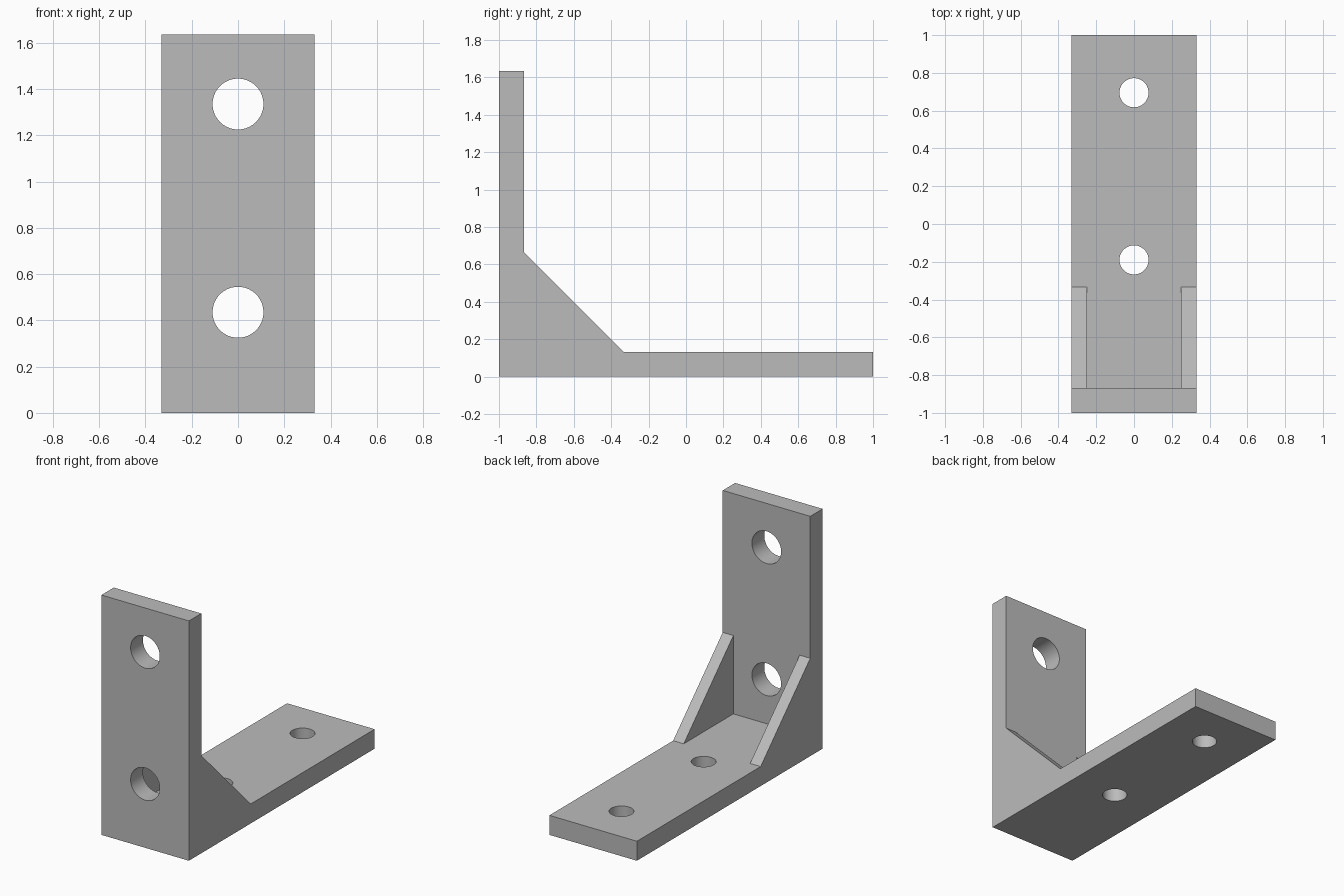
import bpy
import bmesh
import math
from mathutils import Matrix

cube = bpy.data.objects.get("Cube")
if cube:
    bpy.data.objects.remove(cube, do_unlink=True)

WIDTH, POCKET = 0.66, 0.50     # overall width, gap between gussets
WALL_Y, FLOOR_Z = -0.867, 0.133  # inner faces of the two plates
GUSSET = 0.534                 # gusset leg length
HEIGHT = 1.635

# Material
steel = bpy.data.materials.new("plain_grey")
steel.use_nodes = True
grey = (0.5, 0.5, 0.5, 1)
steel.diffuse_color = grey
steel.node_tree.nodes["Principled BSDF"].inputs["Base Color"].default_value = grey


def finish(name, bm):
    bmesh.ops.recalc_face_normals(bm, faces=bm.faces)
    mesh = bpy.data.meshes.new(name)
    bm.to_mesh(mesh)
    bm.free()
    mesh.materials.append(steel)
    obj = bpy.data.objects.new(name, mesh)
    bpy.context.collection.objects.link(obj)
    return obj


def extrude_profile(name, points, width):
    """Extrude a (y, z) outline along x, centred on x = 0."""
    bm = bmesh.new()
    face = bm.faces.new([bm.verts.new((-width / 2, y, z)) for y, z in points])
    new = bmesh.ops.extrude_face_region(bm, geom=[face])["geom"]
    verts = [v for v in new if isinstance(v, bmesh.types.BMVert)]
    bmesh.ops.translate(bm, verts=verts, vec=(width, 0, 0))
    return finish(name, bm)


def hole_cutter(name, radius, y, z, turn):
    bm = bmesh.new()
    place = Matrix.Translation((0, y, z)) @ Matrix.Rotation(turn, 4, 'X')
    bmesh.ops.create_cone(bm, cap_ends=True, segments=64, radius1=radius,
                          radius2=radius, depth=0.3, matrix=place)
    return finish(name, bm)


# Bracket body: both plates and the full-width gusset slope
bracket = extrude_profile("angle_bracket", [
    (-1, 0), (1, 0), (1, FLOOR_Z), (WALL_Y + GUSSET, FLOOR_Z),
    (WALL_Y, FLOOR_Z + GUSSET), (WALL_Y, HEIGHT), (-1, HEIGHT)], WIDTH)

# Pocket that leaves a gusset on each side
far = GUSSET + 0.1
cutters = [extrude_profile("pocket_cutter", [
    (WALL_Y, FLOOR_Z), (WALL_Y + far, FLOOR_Z),
    (WALL_Y + far, FLOOR_Z + far), (WALL_Y, FLOOR_Z + far)], POCKET)]

# Large holes in the upright plate, small holes in the base plate
for z in (0.435, 1.335):
    cutters.append(hole_cutter("upright_hole_cutter", 0.11, -0.93, z, math.pi / 2))
for y in (-0.19, 0.695):
    cutters.append(hole_cutter("base_hole_cutter", 0.077, y, 0.06, 0))

bpy.ops.object.select_all(action='DESELECT')
bpy.context.view_layer.objects.active = bracket
bracket.select_set(True)
for cutter in cutters:
    cut = bracket.modifiers.new("cut", 'BOOLEAN')
    cut.operation = 'DIFFERENCE'
    cut.solver = 'EXACT'
    cut.object = cutter
    bpy.ops.object.modifier_apply(modifier=cut.name)
    bpy.data.objects.remove(cutter, do_unlink=True)

bpy.ops.object.shade_smooth_by_angle(angle=math.radians(30))
